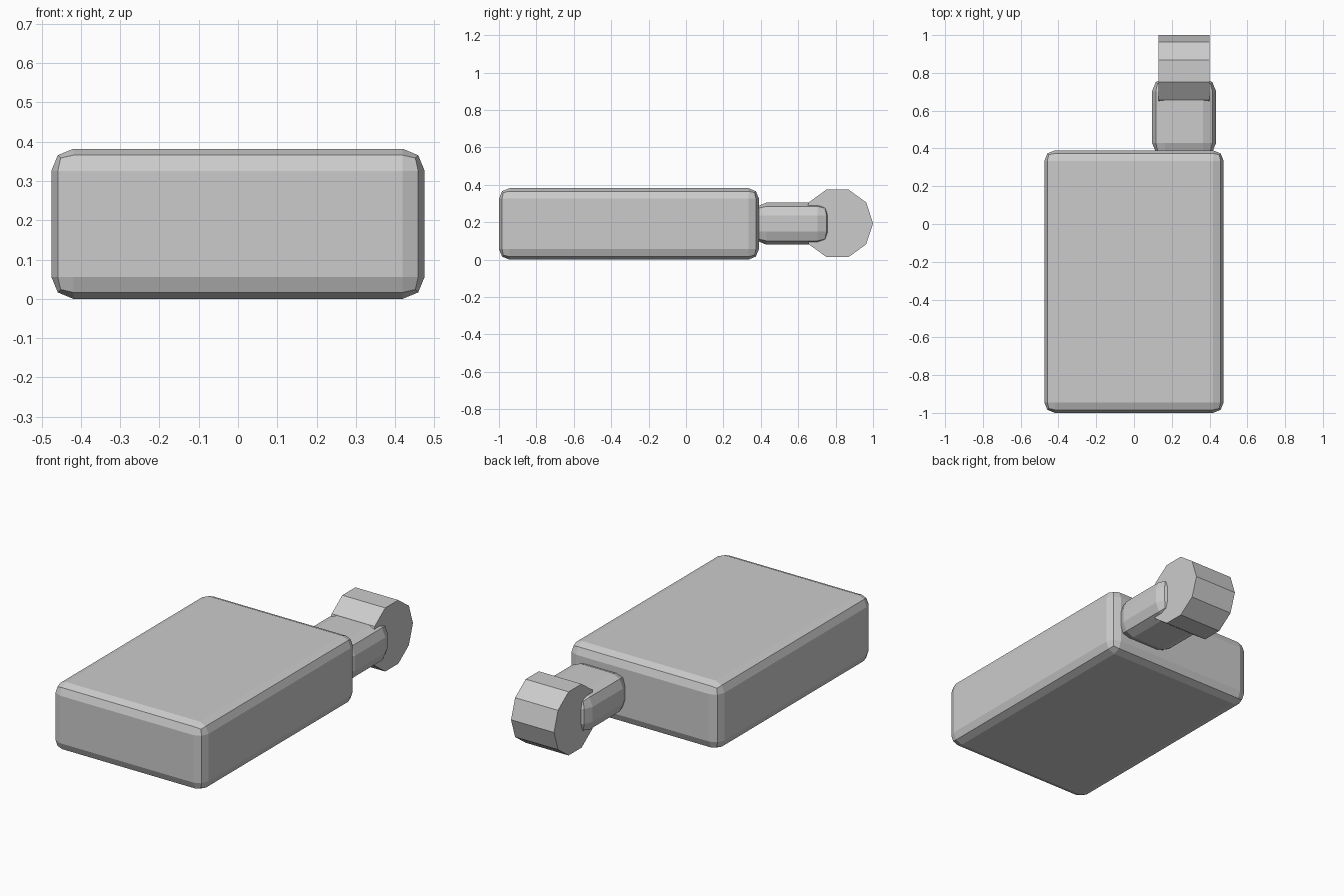
import bpy, bmesh
from math import radians
from mathutils import Matrix, Vector

if "Cube" in bpy.data.objects:
    bpy.data.objects.remove(bpy.data.objects["Cube"])


def add_object(name, bm):
    bmesh.ops.recalc_face_normals(bm, faces=bm.faces[:])
    mesh = bpy.data.meshes.new(name)
    bm.to_mesh(mesh)
    bm.free()
    obj = bpy.data.objects.new(name, mesh)
    bpy.context.collection.objects.link(obj)
    return obj


def rounded_box(name, low, high, bevel):
    low, high = Vector(low), Vector(high)
    bm = bmesh.new()
    bmesh.ops.create_cube(bm, size=1)
    bmesh.ops.scale(bm, vec=high - low, verts=bm.verts)
    bmesh.ops.translate(bm, vec=(low + high) / 2, verts=bm.verts)
    bmesh.ops.bevel(bm, geom=bm.edges[:], offset=bevel, segments=2,
                    profile=0.5, affect='EDGES')
    return add_object(name, bm)


# Main case and the short neck sticking out of its back
rounded_box("body", (-0.475, -1.0, 0.0), (0.475, 0.39, 0.382), 0.056)
rounded_box("neck", (0.095, 0.36, 0.08), (0.435, 0.772, 0.305), 0.07)

# Ten-sided roller across the end of the neck, axis along x
bm = bmesh.new()
bmesh.ops.create_cone(bm, cap_ends=True, segments=10,
                      radius1=0.19, radius2=0.19, depth=0.27)
# put one corner exactly at the rear (+y)
corner = max(bm.verts, key=lambda v: v.co.y).co
angle = Vector((0, 1)).angle_signed(corner.xy)
bmesh.ops.rotate(bm, matrix=Matrix.Rotation(angle, 3, 'Z'), verts=bm.verts)
bmesh.ops.rotate(bm, matrix=Matrix.Rotation(radians(90), 3, 'Y'), verts=bm.verts)
bmesh.ops.translate(bm, vec=(0.265, 0.81, 0.194), verts=bm.verts)
add_object("roller", bm)
